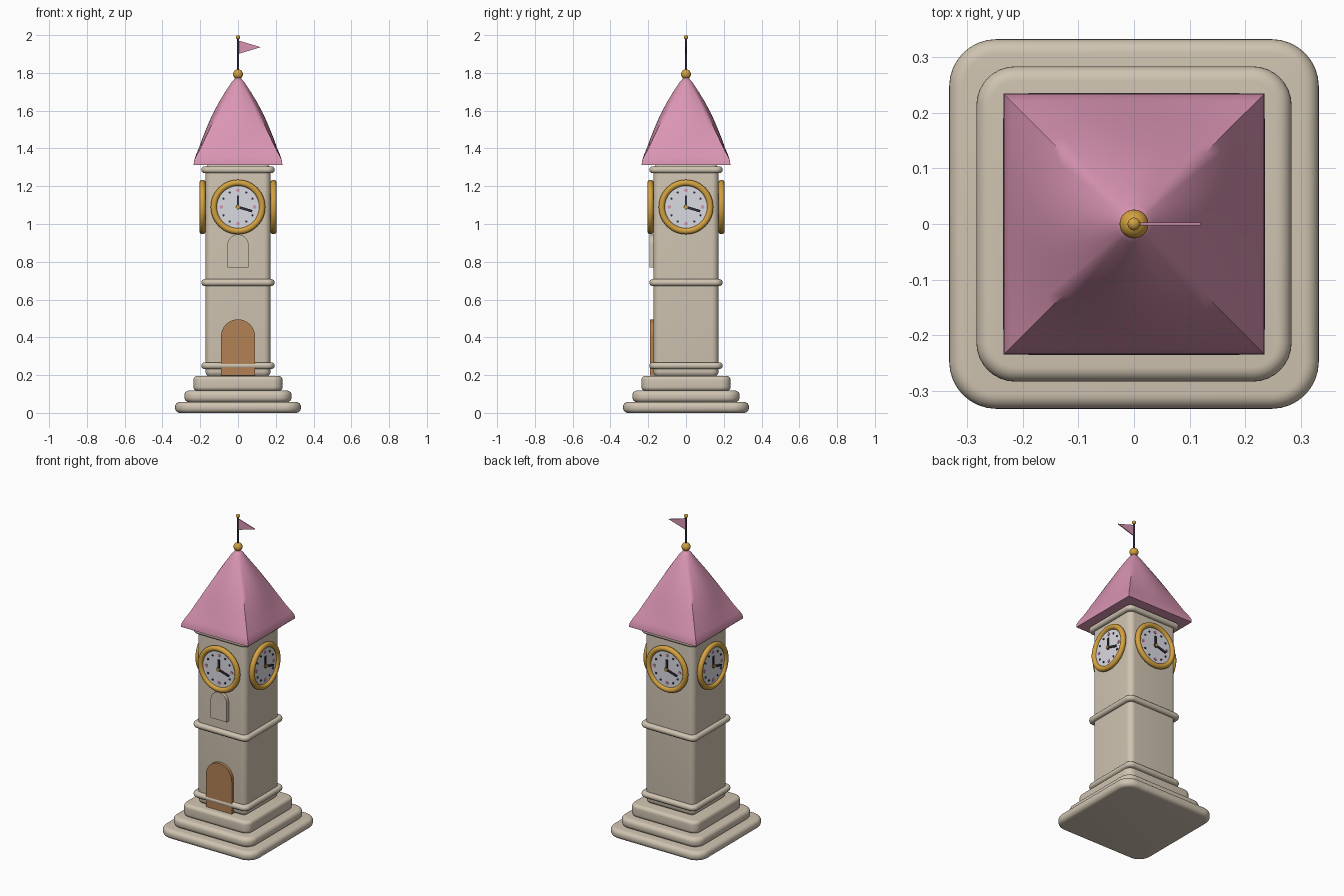
import bpy, bmesh, math
from math import sin, cos, pi
from mathutils import Matrix, Vector

if "Cube" in bpy.data.objects:
    bpy.data.objects.remove(bpy.data.objects["Cube"])


def mat(name, rgb):
    m = bpy.data.materials.new(name)
    m.diffuse_color = (*rgb, 1)
    m.use_nodes = True
    m.node_tree.nodes["Principled BSDF"].inputs["Base Color"].default_value = m.diffuse_color
    return m


STONE = mat("stone", (0.63, 0.55, 0.44))
PINK = mat("pink", (0.70, 0.30, 0.45))
GOLD = mat("gold", (0.66, 0.36, 0.05))
BROWN = mat("wood brown", (0.45, 0.22, 0.09))
WHITE = mat("clock white", (0.70, 0.70, 0.76))
DARK = mat("dark navy", (0.03, 0.025, 0.05))


def finish(name, bm, material, matrix=Matrix(), angle=35):
    bmesh.ops.recalc_face_normals(bm, faces=bm.faces)
    me = bpy.data.meshes.new(name)
    bm.to_mesh(me)
    bm.free()
    me.materials.append(material)
    ob = bpy.data.objects.new(name, me)
    bpy.context.collection.objects.link(ob)
    ob.matrix_world = matrix
    bpy.ops.object.select_all(action='DESELECT')
    ob.select_set(True)
    bpy.context.view_layer.objects.active = ob
    bpy.ops.object.shade_smooth_by_angle(angle=math.radians(angle))
    return ob


def loft(name, rings, material, angle=35):
    bm = bmesh.new()
    vs = [[bm.verts.new(p) for p in r] for r in rings]
    n = len(vs[0])
    for a, b in zip(vs, vs[1:]):
        for i in range(n):
            j = (i + 1) % n
            bm.faces.new((a[i], a[j], b[j], b[i]))
    bm.faces.new(vs[0])
    bm.faces.new(vs[-1])
    return finish(name, bm, material, angle=angle)


def round_rect(h, r, z, seg=8):
    pts = []
    for k in range(4):
        a0 = k * pi / 2
        cx = (h - r) * (1 if k in (0, 3) else -1)
        cy = (h - r) * (1 if k < 2 else -1)
        for i in range(seg + 1):
            a = a0 + i * pi / 2 / seg
            pts.append((cx + r * cos(a), cy + r * sin(a), z))
    return pts


def slab(name, h, corner, z0, z1, e, seg=6):
    """Square block with rounded plan corners and rounded rims of radius e."""
    rings = []
    for zc, a0 in ((z0 + e, -pi / 2), (z1 - e, 0)):
        for i in range(seg + 1):
            a = a0 + i * pi / 2 / seg
            off = e * (1 - cos(a))
            rings.append(round_rect(h - off, max(corner - off, 0.004), zc + e * sin(a)))
    return loft(name, rings, STONE, 40)


# stepped base, shaft and mouldings
slab("base_step_lower", 0.333, 0.085, 0.0, 0.058, 0.026)
slab("base_step_middle", 0.284, 0.07, 0.056, 0.118, 0.026)
slab("base_step_upper", 0.236, 0.05, 0.116, 0.196, 0.022)
slab("tower_shaft", 0.172, 0.035, 0.19, 1.318, 0.03)
for nm, z in (("lower", 0.25), ("middle", 0.69), ("upper", 1.287)):
    slab("moulding_" + nm, 0.194, 0.04, z - 0.018, z + 0.018, 0.0175)

# roof: square eaves blending to a round tip
profile = [(0.235, 1.313), (0.233, 1.335), (0.225, 1.36), (0.208, 1.40), (0.19, 1.45),
           (0.17, 1.50), (0.149, 1.55), (0.125, 1.60), (0.098, 1.65), (0.067, 1.70),
           (0.034, 1.75), (0.010, 1.778)]
rings = []
for h, z in profile:
    t = max(0, (z - 1.335) / 0.443)
    ring = []
    for i in range(64):
        a = i * 2 * pi / 64
        c, s = cos(a), sin(a)
        k = (1 - t) / max(abs(c), abs(s)) + t
        ring.append((h * k * c, h * k * s, z))
    rings.append(ring)
loft("roof", rings, PINK, 50)


def ball(name, r, z):
    bm = bmesh.new()
    bmesh.ops.create_uvsphere(bm, u_segments=24, v_segments=14, radius=r)
    finish(name, bm, GOLD, Matrix.Translation((0, 0, z)), 60)


def cyl(name, r, d0, d1, material, matrix, x=0, y=0, seg=32):
    bm = bmesh.new()
    bmesh.ops.create_cone(bm, cap_ends=True, segments=seg, radius1=r, radius2=r, depth=d1 - d0,
                          matrix=Matrix.Translation((x, y, (d0 + d1) / 2)))
    return finish(name, bm, material, matrix)


def plate(name, pts, d0, d1, material, matrix):
    """Extrude an outline from depth d0 to d1."""
    bm = bmesh.new()
    f = bm.faces.new([bm.verts.new((x, y, d0)) for x, y in pts])
    ex = bmesh.ops.extrude_face_region(bm, geom=[f])
    bmesh.ops.translate(bm, vec=(0, 0, d1 - d0),
                        verts=[v for v in ex["geom"] if isinstance(v, bmesh.types.BMVert)])
    return finish(name, bm, material, matrix)


# finial, pole and flag
ball("finial_ball", 0.026, 1.793)
ball("pole_tip", 0.0115, 1.9885)
cyl("flag_pole", 0.006, 1.79, 1.985, DARK, Matrix(), seg=16)
RX = Matrix.Rotation(pi / 2, 4, 'X')
plate("flag", [(0, 1.90), (0.12, 1.936), (0, 1.972)], -0.003, 0.003, PINK, RX)


def arch(w, z0, z1, seg=20):
    pts = [(-w, z0), (w, z0)]
    return pts + [(w * cos(i * pi / seg), z1 - w + w * sin(i * pi / seg)) for i in range(seg + 1)]


# door and blind window on the front
front = Matrix.Translation((0, -0.172, 0)) @ RX
plate("door", arch(0.09, 0.197, 0.495), -0.01, 0.019, BROWN, front)
plate("window", arch(0.056, 0.77, 0.945), -0.01, 0.021, STONE, front)


def hand(name, length, w, angle, d, matrix):
    w /= 2
    m = matrix @ Matrix.Rotation(angle, 4, 'Z')
    plate(name, [(-0.012, -w), (length, -w), (length, w), (-0.012, w)], d, d + 0.005, DARK, m)


# a clock on every side
for k, side in enumerate(("front", "right", "back", "left")):
    M = Matrix.Rotation(k * pi / 2, 4, 'Z') @ Matrix.Translation((0, -0.172, 1.09)) @ RX
    bpy.ops.mesh.primitive_torus_add(major_radius=0.128, minor_radius=0.0165,
                                     major_segments=56, minor_segments=14)
    rim = bpy.context.object
    rim.name = "clock_rim_" + side
    rim.matrix_world = M @ Matrix.Translation((0, 0, 0.016))
    rim.data.materials.append(GOLD)
    bpy.ops.object.shade_smooth_by_angle(angle=pi / 3)
    cyl("clock_face_" + side, 0.125, -0.01, 0.018, WHITE, M, seg=48)
    for i in range(12):
        a = i * pi / 6
        big = i % 3 == 0
        cyl("hour_mark_" + side, 0.0095 if big else 0.006, 0.015, 0.022,
            PINK if big else DARK, M, 0.088 * cos(a), 0.088 * sin(a), 12)
    hand("hour_hand_" + side, 0.062, 0.013, pi / 2, 0.019, M)
    hand("minute_hand_" + side, 0.078, 0.013, -0.29, 0.022, M)
    cyl("clock_hub_" + side, 0.010, 0.015, 0.031, GOLD, M, seg=16)
